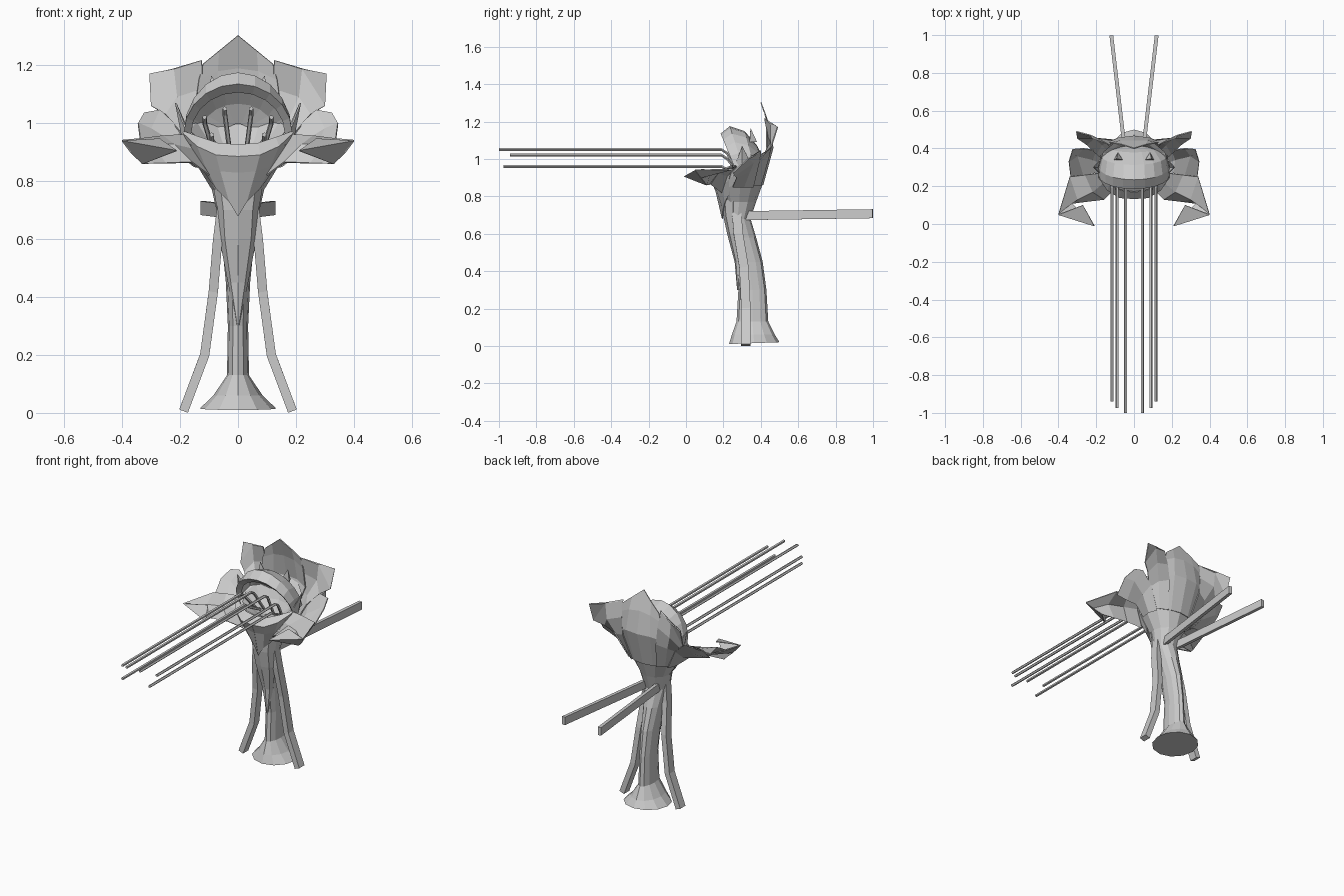
import bpy, math
from mathutils import Vector

grey = bpy.data.materials.new("plain grey")
grey.diffuse_color = (0.6, 0.6, 0.6, 1)


def make(name, verts, faces, mirror=False, thick=0):
    me = bpy.data.meshes.new(name)
    me.from_pydata(verts, [], faces)
    me.materials.append(grey)
    ob = bpy.data.objects.new(name, me)
    bpy.context.collection.objects.link(ob)
    if thick:
        s = ob.modifiers.new("thickness", 'SOLIDIFY')
        s.thickness = thick
        s.offset = 0
    if mirror:
        ob.modifiers.new("mirror", 'MIRROR')
    return ob


def bridge(rows, n, closed):
    """Quads joining consecutive rows of n points."""
    return [(r * n + i, r * n + (i + 1) % n, (r + 1) * n + (i + 1) % n, (r + 1) * n + i)
            for r in range(rows - 1) for i in range(n if closed else n - 1)]


def loft(name, rings, n=12, caps=True):
    """Rings are z, y centre, x radius, y radius, tilt towards the back."""
    verts = []
    for z, yc, rx, ry, tilt in rings:
        for i in range(n):
            a = 2 * math.pi * i / n
            s = math.sin(a)
            verts.append((rx * math.cos(a), yc + ry * s, z + tilt * s))
    faces = bridge(len(rings), n, True)
    if caps:
        last = (len(rings) - 1) * n
        faces += [tuple(reversed(range(n))), tuple(range(last, last + n))]
    return make(name, verts, faces)


def sheet(name, rows, mirror=True, thick=0.006):
    n = len(rows[0])
    return make(name, [p for r in rows for p in r], bridge(len(rows), n, False), mirror, thick)


def sweep(name, path, w, h, ref, sides=4, mirror=True):
    """Prism along a path, w wide and h deep, with ref as its depth direction."""
    pts = [Vector(p) for p in path]
    verts = []
    for i, p in enumerate(pts):
        t = (pts[min(i + 1, len(pts) - 1)] - pts[max(i - 1, 0)]).normalized()
        u = t.cross(Vector(ref)).normalized()
        v = u.cross(t)
        k = 0.5 / math.cos(math.pi / sides)
        for j in range(sides):
            a = 2 * math.pi * (j + 0.5) / sides
            verts.append(p + u * w * k * math.cos(a) + v * h * k * math.sin(a))
    last = (len(pts) - 1) * sides
    faces = bridge(len(pts), sides, True)
    faces += [tuple(reversed(range(sides))), tuple(range(last, last + sides))]
    return make(name, verts, faces, mirror)


# Stalk with spread foot, rising into a cup that turns in to the throat
loft("stalk_and_cup", [
    (0.015, 0.365, 0.132, 0.135, 0.005), (0.06, 0.36, 0.085, 0.115, 0),
    (0.13, 0.355, 0.038, 0.085, 0), (0.30, 0.355, 0.035, 0.075, 0),
    (0.45, 0.335, 0.042, 0.075, 0), (0.58, 0.30, 0.055, 0.075, 0),
    (0.68, 0.275, 0.07, 0.07, 0), (0.77, 0.285, 0.09, 0.09, 0),
    (0.86, 0.29, 0.145, 0.125, 0.02), (0.97, 0.30, 0.19, 0.16, 0.09),
    (0.975, 0.31, 0.165, 0.125, 0.06), (0.92, 0.31, 0.11, 0.08, 0.02),
    (0.87, 0.31, 0.04, 0.03, 0)])

# Sheath tapering down the front of the stalk
loft("front_sheath", [
    (0.30, 0.285, 0.004, 0.012, 0), (0.45, 0.285, 0.035, 0.025, 0),
    (0.60, 0.265, 0.064, 0.045, 0), (0.70, 0.25, 0.072, 0.052, 0),
    (0.78, 0.25, 0.085, 0.06, 0)], n=8)

# Side roots and backward arms
sweep("root", [(0.055, 0.27, 0.72), (0.07, 0.28, 0.60), (0.085, 0.31, 0.42),
               (0.115, 0.32, 0.20), (0.188, 0.32, 0.006)], 0.032, 0.05, (0, 1, 0))
sweep("back_arm", [(0.04, 0.32, 0.697), (0.12, 0.998, 0.707)], 0.02, 0.048, (0, 0, 1))

# Long filaments rising from the throat and running forwards
for x, z, tip, base in ((0.045, 1.05, -1.0, 0.028), (0.115, 1.02, -0.94, 0.085),
                        (0.09, 0.96, -0.975, 0.06)):
    sweep("filament", [(base, 0.30, 0.90), (x, 0.22, z - 0.02),
                       (x, 0.19, z), (x, tip, z)], 0.014, 0.013, (0, 0, 1), 5)

# Hood arching over the mouth
rows = []
for w, yb, yt, zt in ((0.165, 0.28, 0.22, 1.11), (0.185, 0.26, 0.19, 1.135),
                      (0.182, 0.30, 0.235, 1.17), (0.172, 0.36, 0.31, 1.145),
                      (0.13, 0.40, 0.375, 1.07), (0.04, 0.42, 0.41, 1.0)):
    row = []
    for i in range(11):
        a = math.pi * i / 10
        s = math.sin(a)
        row.append((w * math.cos(a), yb + (yt - yb) * s, 0.965 + (zt - 0.965) * s))
    rows.append(row)
sheet("hood", rows, mirror=False, thick=0.01)

# Small horns on the hood
make("horn", [(0.06, 0.34, 1.11), (0.105, 0.34, 1.09), (0.085, 0.38, 1.09),
              (0.092, 0.345, 1.165)], [(0, 1, 3), (1, 2, 3), (2, 0, 3), (0, 2, 1)], mirror=True)

# Pointed petal at the back
sheet("back_petal", [
    [(0, 0.41, 0.86), (0.06, 0.40, 0.86), (0.10, 0.38, 0.86)],
    [(0, 0.465, 1.06), (0.08, 0.455, 1.06), (0.15, 0.43, 1.04)],
    [(0, 0.44, 1.19), (0.07, 0.44, 1.18), (0.135, 0.43, 1.15)],
    [(0, 0.40, 1.303), (0.065, 0.42, 1.25), (0.12, 0.43, 1.205)]])

# Broad upper side petal
sheet("upper_petal", [
    [(0.08, 0.40, 0.86), (0.12, 0.37, 0.86), (0.15, 0.33, 0.86)],
    [(0.11, 0.445, 1.02), (0.17, 0.42, 1.0), (0.20, 0.37, 0.97)],
    [(0.12, 0.44, 1.12), (0.21, 0.455, 1.09), (0.25, 0.42, 1.03)],
    [(0.125, 0.42, 1.215), (0.22, 0.455, 1.185), (0.30, 0.455, 1.06)],
    [(0.125, 0.42, 1.215), (0.23, 0.47, 1.185), (0.305, 0.49, 1.17)]])

# Middle side petal
sheet("middle_petal", [
    [(0.13, 0.36, 0.85), (0.15, 0.31, 0.85), (0.14, 0.25, 0.85)],
    [(0.20, 0.39, 0.98), (0.22, 0.34, 0.93), (0.21, 0.27, 0.90)],
    [(0.27, 0.40, 1.045), (0.30, 0.36, 0.98), (0.27, 0.26, 0.91)],
    [(0.325, 0.395, 1.035), (0.345, 0.33, 1.0), (0.335, 0.25, 0.925)]])

# Drooping lower petal with a folded tip
sheet("lower_petal", [
    [(0.18, 0.27, 0.96), (0.16, 0.22, 0.91), (0.10, 0.19, 0.82)],
    [(0.26, 0.26, 0.955), (0.22, 0.17, 0.925), (0.16, 0.13, 0.865)],
    [(0.34, 0.25, 0.945), (0.30, 0.13, 0.93), (0.25, 0.12, 0.862)],
    [(0.40, 0.05, 0.94), (0.37, 0.08, 0.90), (0.33, 0.11, 0.86)]])
make("petal_tip", [(0.40, 0.05, 0.94), (0.27, 0.10, 0.945), (0.21, -0.01, 0.905),
                   (0.33, 0.11, 0.86)], [(0, 1, 2), (0, 2, 3)], mirror=True, thick=0.005)

# Pointed fins flanking the mouth
make("mouth_fin", [(0.215, 0.30, 1.07), (0.15, 0.24, 0.90), (0.19, 0.30, 0.94),
                   (0.17, 0.35, 0.97)], [(0, 1, 2), (0, 2, 3)], mirror=True, thick=0.005)

# Lower lip folding down to a point on the stalk
sheet("lower_lip", [
    [(0, 0.17, 0.925), (0.07, 0.18, 0.93), (0.13, 0.21, 0.95), (0.185, 0.26, 0.97)],
    [(0, 0.135, 0.885), (0.075, 0.14, 0.89), (0.14, 0.18, 0.92), (0.19, 0.25, 0.965)],
    [(0, 0.16, 0.83), (0.06, 0.165, 0.835), (0.11, 0.19, 0.85), (0.15, 0.23, 0.89)],
    [(0, 0.195, 0.68), (0.03, 0.20, 0.73), (0.07, 0.21, 0.77), (0.10, 0.23, 0.81)]])
